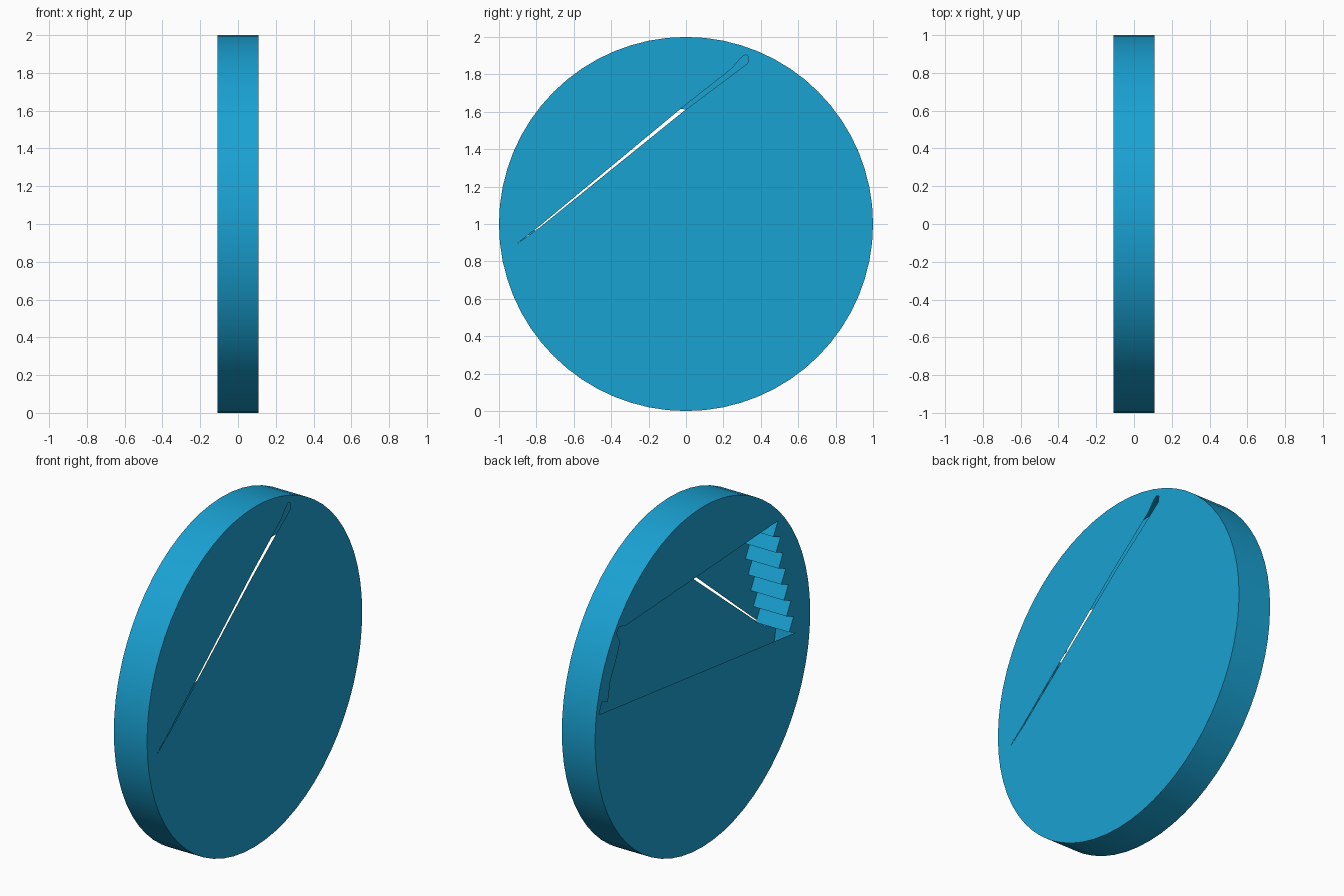
import bpy, bmesh, math

if "Cube" in bpy.data.objects:
    bpy.data.objects.remove(bpy.data.objects["Cube"])

HALF = 0.108   # half thickness of the disc
SIDES = 64

mat = bpy.data.materials.new("blue")
mat.diffuse_color = (0.01, 0.36, 0.65, 1)
mat.use_nodes = True
mat.node_tree.nodes["Principled BSDF"].inputs["Base Color"].default_value = mat.diffuse_color


def finish(name, bm):
    me = bpy.data.meshes.new(name)
    bm.to_mesh(me)
    bm.free()
    ob = bpy.data.objects.new(name, me)
    bpy.context.collection.objects.link(ob)
    me.materials.append(mat)
    return ob


def loop(bm, x, pts):
    vs = [bm.verts.new((x, y, z)) for y, z in pts]
    es = [bm.edges.new((vs[i], vs[(i + 1) % len(vs)])) for i in range(len(vs))]
    return vs, es


circle = [(math.cos(2 * math.pi * i / SIDES), 1 + math.sin(2 * math.pi * i / SIDES))
          for i in range(SIDES)]

# Narrow tapering slit in the right face
slit = [(-0.91, 0.89), (-0.78, 0.983), (-0.02, 1.597), (0.33, 1.86), (0.335, 1.895),
        (0.315, 1.905), (0.29, 1.885), (0.25, 1.835), (-0.03, 1.615), (-0.78, 0.992)]

# Saw-toothed edge of the large opening in the left face
top, bottom, teeth = (-0.70, 1.65), (-0.87, 0.93), 7
saw = []
for i in range(teeth):
    for t, push in ((i / teeth, 0.0), ((i + 0.75) / teeth, 0.06)):
        saw.append((top[0] + (bottom[0] - top[0]) * t + push,
                    top[1] + (bottom[1] - top[1]) * t))
saw.append(bottom)
opening = saw + [(0.963, 1.145), (0.935, 1.21), (0.88, 1.19), (0.86, 1.30), (0.79, 1.437),
                 (0.766, 1.50), (0.80, 1.56), (0.776, 1.59), (0.71, 1.575)]

# Hollow disc: rim plus two pierced faces
bm = bmesh.new()
rings = []
for x, hole in ((-HALF, opening), (HALF, slit)):
    vs, es = loop(bm, x, circle)
    rings.append(vs)
    _, hole_edges = loop(bm, x, hole)
    bmesh.ops.triangle_fill(bm, edges=es + hole_edges, use_beauty=True,
                            normal=(math.copysign(1, x), 0, 0))
left, right = rings
for i in range(SIDES):
    j = (i + 1) % SIDES
    f = bm.faces.new((left[i], left[j], right[j], right[i]))
    f.smooth = True
bmesh.ops.recalc_face_normals(bm, faces=bm.faces)
for e in bm.edges:
    if len(e.link_faces) == 2 and e.calc_face_angle(0) > math.radians(40):
        e.smooth = False
finish("hollow_disc", bm)

# Toothed wall inside the opening
bm = bmesh.new()
for a, b in zip(saw, saw[1:]):
    bm.faces.new([bm.verts.new(p) for p in
                  ((-HALF, *a), (HALF, *a), (HALF, *b), (-HALF, *b))])
bmesh.ops.remove_doubles(bm, verts=bm.verts, dist=1e-5)
finish("toothed_wall", bm)
